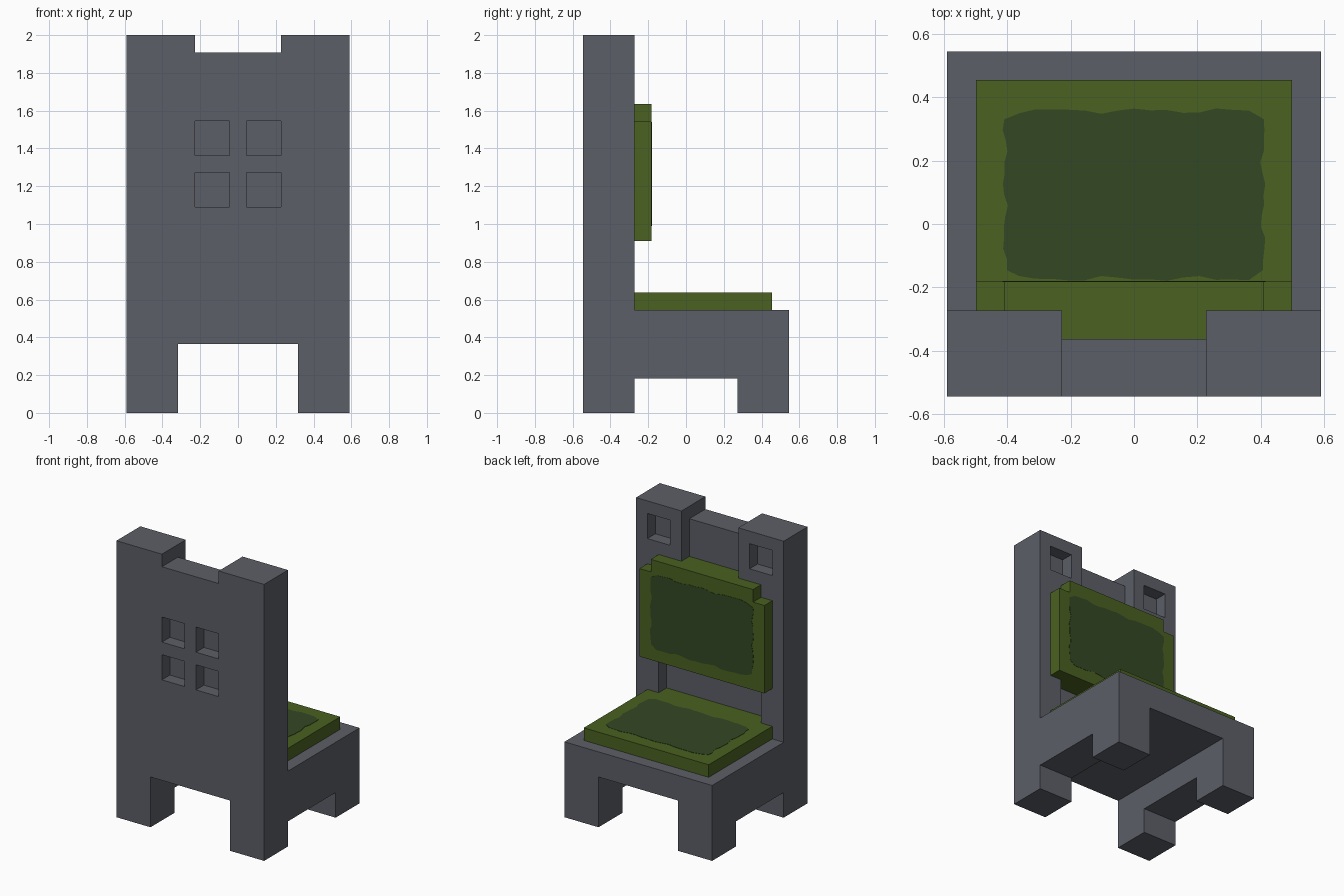
import bpy, bmesh, math
from mathutils import Vector

cube = bpy.data.objects.get("Cube")
if cube:
    bpy.data.objects.remove(cube, do_unlink=True)

U = 1 / 11  # the chair is laid out on a grid of this unit


def material(name, rgb):
    m = bpy.data.materials.new(name)
    m.use_nodes = True
    m.diffuse_color = (*rgb, 1)
    bsdf = next(n for n in m.node_tree.nodes if n.type == 'BSDF_PRINCIPLED')
    bsdf.inputs["Base Color"].default_value = (*rgb, 1)
    return m


STONE = material("slate grey", (0.107, 0.114, 0.136))
GREEN = material("moss green", (0.070, 0.119, 0.015))
DARK = material("dark green", (0.034, 0.065, 0.017))


def prism(name, outline, axis, lo, hi, mat):
    """Extrude a 2D outline (in the two remaining axes) from lo to hi along axis."""
    place = {'X': lambda p, d: Vector((d, p[0], p[1])),
             'Y': lambda p, d: Vector((p[0], d, p[1])),
             'Z': lambda p, d: Vector((p[0], p[1], d))}[axis]
    bm = bmesh.new()
    a = [bm.verts.new(place(p, lo)) for p in outline]
    b = [bm.verts.new(place(p, hi)) for p in outline]
    bm.faces.new(a)
    bm.faces.new(b)
    for i in range(len(a)):
        j = (i + 1) % len(a)
        bm.faces.new((a[i], a[j], b[j], b[i]))
    bmesh.ops.recalc_face_normals(bm, faces=bm.faces)
    mesh = bpy.data.meshes.new(name)
    bm.to_mesh(mesh)
    bm.free()
    mesh.materials.append(mat)
    ob = bpy.data.objects.new(name, mesh)
    bpy.context.collection.objects.link(ob)
    return ob


def units(pts):
    return [(x * U, y * U) for x, y in pts]


def mirrored(half):
    """Complete a right-half outline across the vertical axis."""
    return units(half + [(-x, y) for x, y in reversed(half)])


def box(name, x0, x1, y0, y1, z0, z1, mat):
    return prism(name, units([(x0, z0), (x1, z0), (x1, z1), (x0, z1)]),
                 'Y', y0 * U, y1 * U, mat)


def combine(target, tool, operation):
    """Apply a boolean and discard the tool object."""
    tool.hide_render = True
    mod = target.modifiers.new("boolean", 'BOOLEAN')
    mod.operation = operation
    mod.solver = 'EXACT'
    mod.object = tool
    bpy.context.view_layer.objects.active = target
    bpy.ops.object.modifier_apply(modifier=mod.name)
    bpy.data.objects.remove(tool, do_unlink=True)


# Chair frame: side profile with the side arch
frame = prism("chair_frame", units([
    (-6, 0), (-3, 0), (-3, 2), (3, 2), (3, 0), (6, 0),
    (6, 6), (-3, 6), (-3, 22), (-6, 22)]), 'X', -6.5 * U, 6.5 * U, STONE)

# Openings: lengthwise arch between the legs, notch in the crest
cutters = [box("arch_cutter", -3.5, 3.5, -8, 8, -1, 4, STONE),
           box("crest_cutter", -2.5, 2.5, -8, 0, 21, 24, STONE)]
# Recess in the backrest, wide at the bottom and narrow at the top
cutters.append(prism("recess_cutter", mirrored(
    [(4.5, 6.2), (4.5, 17), (2.5, 17), (2.5, 23)]), 'Y', -4 * U, -2 * U, STONE))
for side in (-1, 1):
    # Sunken squares on the outer face of the backrest
    for z in (12, 15):
        cutters.append(box("window_cutter", side * 0.5, side * 2.5, -7, -5, z, z + 2, STONE))
    # Sunken squares at the top of each post
    cutters.append(box("post_cutter", side * 3.5, side * 5.5, -4, -2, 19, 21, STONE))
for cutter in cutters:
    combine(frame, cutter, 'DIFFERENCE')

# Seat cushion with a tongue reaching into the recess
prism("seat_cushion", mirrored([(4.5, -4), (4.5, -3), (5.5, -3), (5.5, 5)]),
      'Z', 6 * U, 7 * U, GREEN)

# Back cushion with stepped top corners and a tongue filling the recess
back = prism("back_cushion", mirrored(
    [(5.5, 10), (5.5, 17), (4.5, 17), (4.5, 18)]), 'Y', -3 * U, -2 * U, GREEN)
tongue = prism("back_tongue", mirrored(
    [(4.5, 10), (4.5, 17), (2.5, 17), (2.5, 18)]), 'Y', -4 * U, -3 * U, GREEN)
combine(back, tongue, 'UNION')


def wavy_rectangle(x0, x1, y0, y1, steps=16):
    """Rectangle whose sides wobble inward and whose corners are clipped."""
    corners = [Vector(c) for c in ((x0, y0), (x1, y0), (x1, y1), (x0, y1))]
    pts = []
    for k in range(4):
        a, b = corners[k], corners[(k + 1) % 4]
        inward = Vector((a.y - b.y, b.x - a.x)).normalized()
        for i in range(1, steps):
            wobble = 0.007 + 0.006 * math.sin(i * 1.2 + k) + 0.004 * math.sin(i * 2.3 + 2 * k)
            pts.append(a.lerp(b, i / steps) + inward * max(wobble, 0))
    return pts


# Worn fabric patches on both cushions
prism("seat_patch", wavy_rectangle(-0.415, 0.415, -0.18, 0.365),
      'Z', 7 * U - 0.002, 7 * U + 0.002, DARK)
prism("back_patch", wavy_rectangle(-0.415, 0.415, 0.99, 1.54),
      'Y', -2 * U - 0.002, -2 * U + 0.002, DARK)
